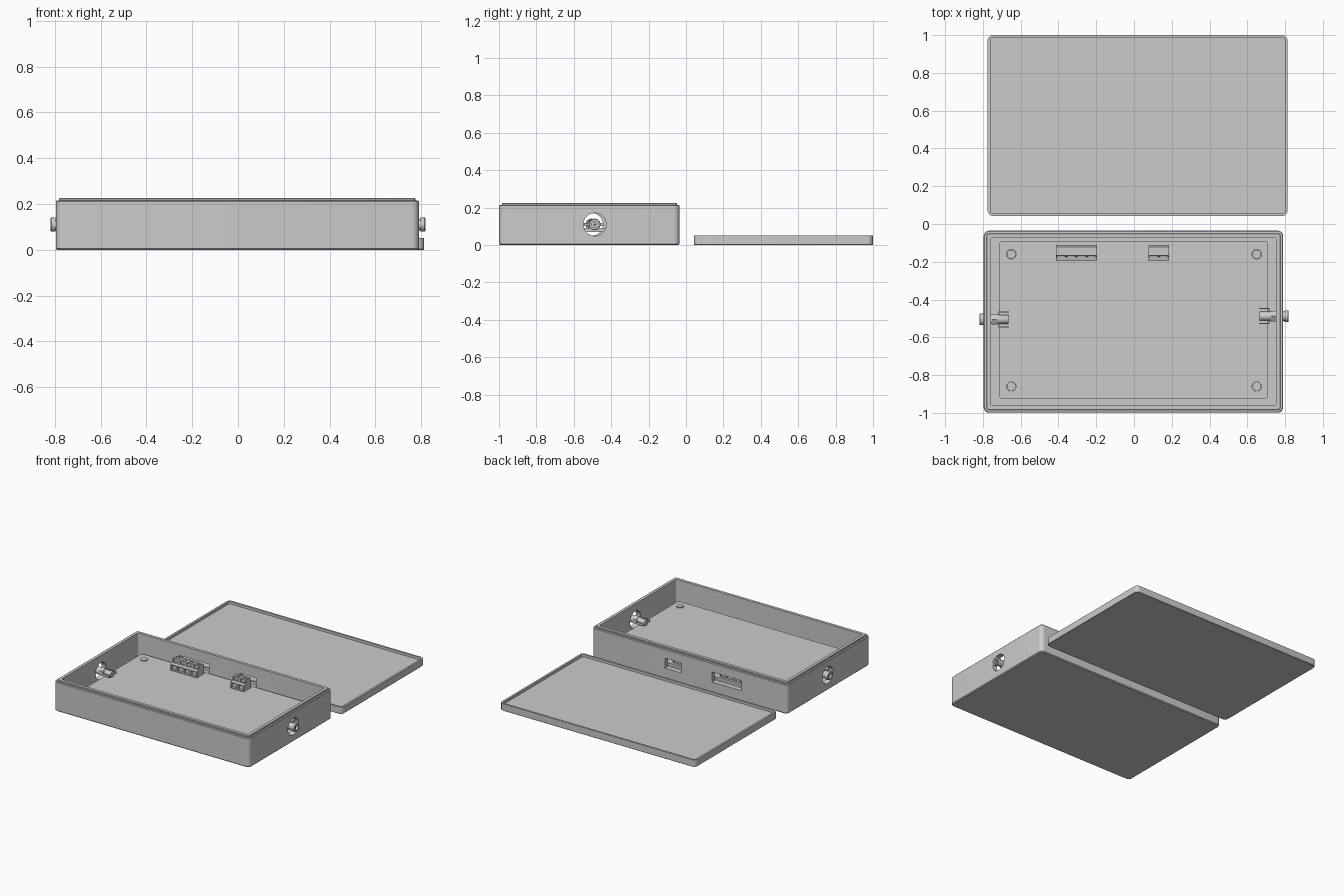
import bpy, bmesh, math
from mathutils import Matrix, Vector

if "Cube" in bpy.data.objects:
    bpy.data.objects.remove(bpy.data.objects["Cube"], do_unlink=True)

grey = bpy.data.materials.new("plain_grey")
grey.use_nodes = True
grey.diffuse_color = (0.6, 0.6, 0.6, 1)
grey.node_tree.nodes["Principled BSDF"].inputs["Base Color"].default_value = (0.6, 0.6, 0.6, 1)


def finish(name, bm, smooth=True):
    bmesh.ops.recalc_face_normals(bm, faces=bm.faces)
    mesh = bpy.data.meshes.new(name)
    bm.to_mesh(mesh)
    bm.free()
    mesh.materials.append(grey)
    ob = bpy.data.objects.new(name, mesh)
    bpy.context.collection.objects.link(ob)
    bpy.ops.object.select_all(action='DESELECT')
    ob.select_set(True)
    bpy.context.view_layer.objects.active = ob
    if smooth:
        bpy.ops.object.shade_smooth_by_angle(angle=math.radians(30))
    return ob


def loft(bm, loops):
    """Skin a list of point loops and cap both ends."""
    rings = [[bm.verts.new(p) for p in loop] for loop in loops]
    n = len(rings[0])
    for a, b in zip(rings, rings[1:]):
        for i in range(n):
            j = (i + 1) % n
            bm.faces.new((a[i], a[j], b[j], b[i]))
    bm.faces.new(rings[0])
    bm.faces.new(rings[-1])


def rounded_rect(cx, cy, hx, hy, r, z, steps=6):
    pts = []
    for k, (sx, sy) in enumerate(((1, 1), (-1, 1), (-1, -1), (1, -1))):
        for i in range(steps + 1):
            a = math.pi / 2 * (k + i / steps)
            pts.append((cx + sx * (hx - r) + r * math.cos(a),
                        cy + sy * (hy - r) + r * math.sin(a), z))
    return pts


def tray(name, cx, cy, hx, hy, r, levels):
    """Loft rounded rectangles given as (inset, height)."""
    bm = bmesh.new()
    loft(bm, [rounded_rect(cx, cy, hx - d, hy - d, max(r - d, 0.008), z) for d, z in levels])
    return finish(name, bm)


def add_box(bm, x0, x1, y0, y1, z0, z1):
    m = Matrix.Translation(((x0 + x1) / 2, (y0 + y1) / 2, (z0 + z1) / 2))
    bmesh.ops.create_cube(bm, size=1, matrix=m @ Matrix.Diagonal((x1 - x0, y1 - y0, z1 - z0, 1)))


def add_turned(bm, origin, axis, profile, segs=32):
    """Turned solid along an axis, profile given as (radius, distance)."""
    q = Vector((0, 0, 1)).rotation_difference(Vector(axis))
    loft(bm, [[Vector(origin) + q @ Vector((r * math.cos(t), r * math.sin(t), d))
               for t in (2 * math.pi * i / segs for i in range(segs))]
              for r, d in profile])


def cut(target, bm):
    cutter = finish("cutter", bm, False)
    cutter.hide_render = True
    mod = target.modifiers.new("openings", 'BOOLEAN')
    mod.operation = 'DIFFERENCE'
    mod.solver = 'EXACT'
    mod.object = cutter
    bpy.context.view_layer.objects.active = target
    bpy.ops.object.modifier_apply(modifier=mod.name)
    bpy.data.objects.remove(cutter, do_unlink=True)


BOX_X, BOX_Y = -0.003, -0.517
BOARD_TOP = 0.09
JACK_Z = 0.11
JACKS = (("right", -1, -0.505), ("left", 1, -0.488))
TERMINALS = (("large", 4, -0.305), ("small", 2, 0.13))
POLE = 0.054

# Enclosure base with a stepped lip
base = tray("enclosure_base", BOX_X, BOX_Y, 0.793, 0.482, 0.03,
            [(0.006, 0), (0, 0.006), (0, 0.211), (0.004, 0.215), (0.014, 0.215), (0.014, 0.222),
             (0.017, 0.225), (0.038, 0.225), (0.038, 0.03)])

# Socket holes and terminal slots through the walls
bm = bmesh.new()
for _, side, y in JACKS:
    add_turned(bm, (side * 0.72, y, JACK_Z), (side, 0, 0), [(0.061, 0), (0.061, 0.15)], 48)
for _, poles, x in TERMINALS:
    half = poles * POLE / 2 + 0.012
    add_box(bm, x - half, x + half, -0.09, 0, 0.075, 0.148)
cut(base, bm)

# Lid lying upside down behind the base
tray("lid", 0.019, 0.521, 0.794, 0.479, 0.03,
     [(0.003, 0), (0, 0.003), (0, 0.052), (0.014, 0.052), (0.014, 0.034)])

# Circuit board with corner holes
board = tray("circuit_board", BOX_X, -0.508, 0.713, 0.417, 0.02, [(0, 0.07), (0, BOARD_TOP)])
posts = [(x, y) for x in (-0.65, 0.65) for y in (-0.16, -0.86)]
bm = bmesh.new()
for x, y in posts:
    add_turned(bm, (x, y, 0.05), (0, 0, 1), [(0.025, 0), (0.025, 0.06)])
cut(board, bm)

# Mounting posts under and inside the board holes
for i, (x, y) in enumerate(posts):
    bm = bmesh.new()
    add_turned(bm, (x, y, 0.028), (0, 0, 1), [(0.036, 0), (0.036, 0.042), (0.0235, 0.042), (0.0235, 0.068)])
    finish(f"mounting_post_{i + 1}", bm)

# Power sockets: threaded barrel with bore, nut, rear body and solder tabs
for label, s, y in JACKS:
    start = (s * 0.715, y, JACK_Z)
    bm = bmesh.new()
    add_turned(bm, start, (s, 0, 0), [(0.025, 0), (0.025, 0.083), (0.031, 0.083), (0.031, 0.1),
                                      (0.028, 0.104), (0.017, 0.104), (0.017, 0.03)])
    add_turned(bm, start, (s, 0, 0), [(0.006, 0.02), (0.006, 0.09), (0.003, 0.096)], 16)
    finish(f"{label}_socket_barrel", bm)
    bm = bmesh.new()
    add_turned(bm, (s * 0.725, y, JACK_Z), (s, 0, 0), [(0.032, 0), (0.032, 0.028)], 6)
    finish(f"{label}_socket_nut", bm)
    bm = bmesh.new()
    add_turned(bm, (s * 0.665, y, JACK_Z), (s, 0, 0), [(0.022, 0), (0.024, 0.004), (0.024, 0.055)], 24)
    finish(f"{label}_socket_body", bm)
    bm = bmesh.new()
    xs = sorted((s * 0.663, s * 0.717))
    for d in (-1, 1):
        ys = sorted((y + d * 0.037, y + d * 0.042))
        add_box(bm, *xs, *ys, JACK_Z - 0.009, JACK_Z + 0.009)
        ys = sorted((y + d * 0.015, y + d * 0.042))
        add_box(bm, *sorted((s * 0.713, s * 0.718)), *ys, JACK_Z - 0.009, JACK_Z + 0.009)
    add_box(bm, *sorted((s * 0.675, s * 0.7)), y - 0.004, y + 0.004, JACK_Z, JACK_Z + 0.028)
    finish(f"{label}_socket_tabs", bm)

# Terminal blocks: stepped section repeated per pole, with recessed wire mouths
SECTION = [(-0.195, 0), (-0.195, 0.045), (-0.175, 0.05), (-0.168, 0.078),
           (-0.122, 0.078), (-0.11, 0.05), (-0.11, 0)]
for label, poles, x in TERMINALS:
    left = x - poles * POLE / 2
    bm = bmesh.new()
    loft(bm, [[(left + i * POLE, y, BOARD_TOP + z) for y, z in SECTION] for i in range(poles + 1)])
    bmesh.ops.recalc_face_normals(bm, faces=bm.faces)
    mouths = [f for f in bm.faces if abs(f.normal.y) > 0.95]
    bmesh.ops.inset_individual(bm, faces=mouths, thickness=0.009)
    bmesh.ops.inset_individual(bm, faces=mouths, thickness=0.001, depth=-0.015)
    finish(f"{label}_terminal_block", bm, False)
    bm = bmesh.new()
    for i in range(poles):
        cx, top = left + (i + 0.5) * POLE, BOARD_TOP + 0.078
        add_turned(bm, (cx, -0.145, top - 0.01), (0, 0, 1), [(0.021, 0), (0.021, 0.013)], 20)
        add_box(bm, cx - 0.016, cx + 0.016, -0.147, -0.143, top, top + 0.006)
    finish(f"{label}_terminal_screws", bm)
